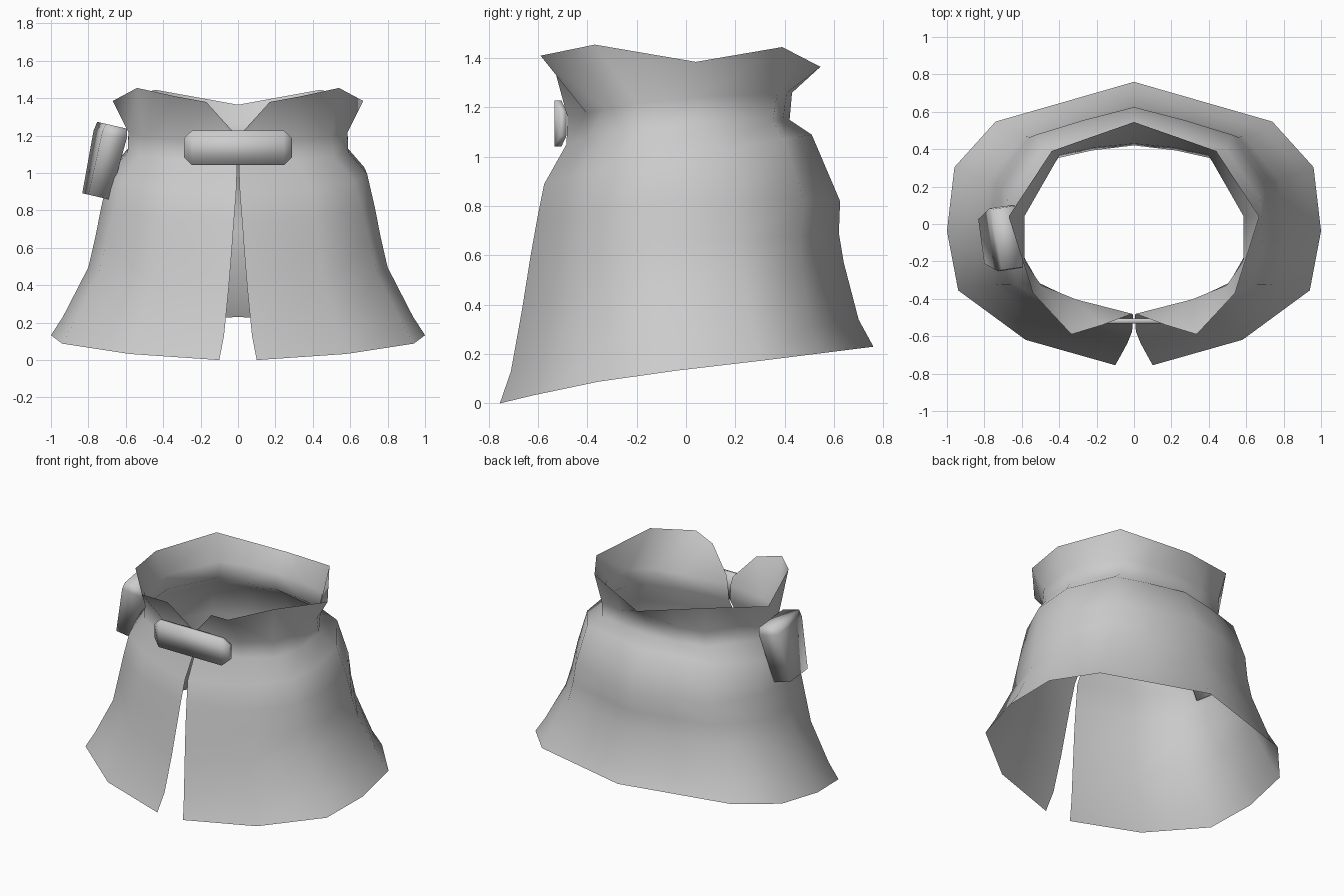
import bpy
from math import radians
from mathutils import Vector, Matrix

cube = bpy.data.objects.get("Cube")
if cube:
    bpy.data.objects.remove(cube, do_unlink=True)

grey = bpy.data.materials.new("plain grey")
grey.use_nodes = True
COLOUR = (0.6, 0.6, 0.6, 1)
grey.diffuse_color = COLOUR
grey.node_tree.nodes["Principled BSDF"].inputs["Base Color"].default_value = COLOUR


def lerp(a, b, t):
    return a + (b - a) * t


def build(name, verts, faces):
    mesh = bpy.data.meshes.new(name)
    mesh.from_pydata(verts, [], faces)
    mesh.materials.append(grey)
    mesh.shade_smooth()
    obj = bpy.data.objects.new(name, mesh)
    bpy.context.collection.objects.link(obj)
    return obj


# Half outlines from front opening to back centre, in unit size
hem_shape = [(.1, -1), (.58, -.82), (.94, -.47), (1, -.05), (.96, .4), (.74, .72), (.37, .86), (0, 1)]
neck_shape = [(0, -1), (.53, -.84), (.85, -.68), (1, -.41), (1, .1), (.68, .86), (.38, .95), (0, 1)]

# Rings: half width, front y, back y, front/side/back height, shape blend, slit
rings = [
    (1.0, -.755, .76, 0, .135, .23, 0, .10),
    (.935, -.71, .70, .13, .235, .34, 0, .075),
    (.80, -.665, .64, .38, .50, .57, .1, .05),
    (.765, -.63, .62, .60, .65, .69, .2, .032),
    (.73, -.605, .625, .74, .83, .82, .3, .022),
    (.69, -.575, .51, .89, 1.01, 1.09, .45, .01),
    (.59, -.485, .42, 1.05, 1.13, 1.15, .85, .004),
    (.585, -.48, .43, 1.16, 1.24, 1.26, 1, .01),
]
verts = []
for width, front, back, zf, zs, zb, blend, slit in rings:
    for i, (h, n) in enumerate(zip(hem_shape, neck_shape)):
        u, v = lerp(h[0], n[0], blend), lerp(h[1], n[1], blend)
        x = slit if i == 0 else u * width
        y = v * (back if v > 0 else -front)
        z = lerp(zs, zb, v) if v > 0 else lerp(zs, zf, (-v) ** 1.4)
        verts.append((x, y, z))

# Flared collar rim
verts += [(.025, -.485, 1.22), (.17, -.54, 1.38), (.335, -.59, 1.41), (.54, -.37, 1.455),
          (.67, .04, 1.385), (.44, .39, 1.445), (.22, .468, 1.405), (0, .545, 1.365)]
cols = len(hem_shape)
faces = [(r * cols + c, r * cols + c + 1, (r + 1) * cols + c + 1, (r + 1) * cols + c)
         for r in range(len(rings)) for c in range(cols - 1)]
cloak = build("cloak", verts, faces)
mirror = cloak.modifiers.new("mirror", "MIRROR")
mirror.use_clip = True
mirror.merge_threshold = .001

# Clasp: chamfered plate whose ends bend back towards the cloth
outline = [(.245, -.093), (.29, -.05), (.29, .05), (.245, .093)]
outline += [(-x, -z) for x, z in outline]
verts = [(x, y + (.02 if abs(x) > .25 else 0), 1.135 + z)
         for y in (-.505, -.533) for x, z in outline]
n = len(outline)
faces = [(n + i, n + (i + 1) % n, (i + 1) % n, i) for i in range(n)]
for base, step in ((0, 1), (n, -1)):
    for quad in ((0, 3, 4, 7), (0, 1, 2, 3), (4, 5, 6, 7)):
        faces.append(tuple(base + k for k in quad[::step]))
build("clasp", verts, faces)

# Side pouch: box leaning out with the cloth, its rear edge tapering downwards
tilt = Matrix.Rotation(radians(13), 4, "Y") @ Matrix.Rotation(radians(8), 4, "Z")
verts = []
for z, half_x, front, back in [(-.2, .06, -.13, .11), (.14, .068, -.17, .17), (.19, .06, -.165, .165)]:
    for x, y in [(-half_x, front), (half_x, front), (half_x, back), (-half_x, back)]:
        verts.append(tilt @ Vector((x, y, z)) + Vector((-.715, -.075, 1.07)))
faces = [(r * 4 + i, r * 4 + (i + 1) % 4, r * 4 + 4 + (i + 1) % 4, r * 4 + 4 + i)
         for r in range(2) for i in range(4)]
faces += [(3, 2, 1, 0), (8, 9, 10, 11)]
build("pouch", verts, faces)
